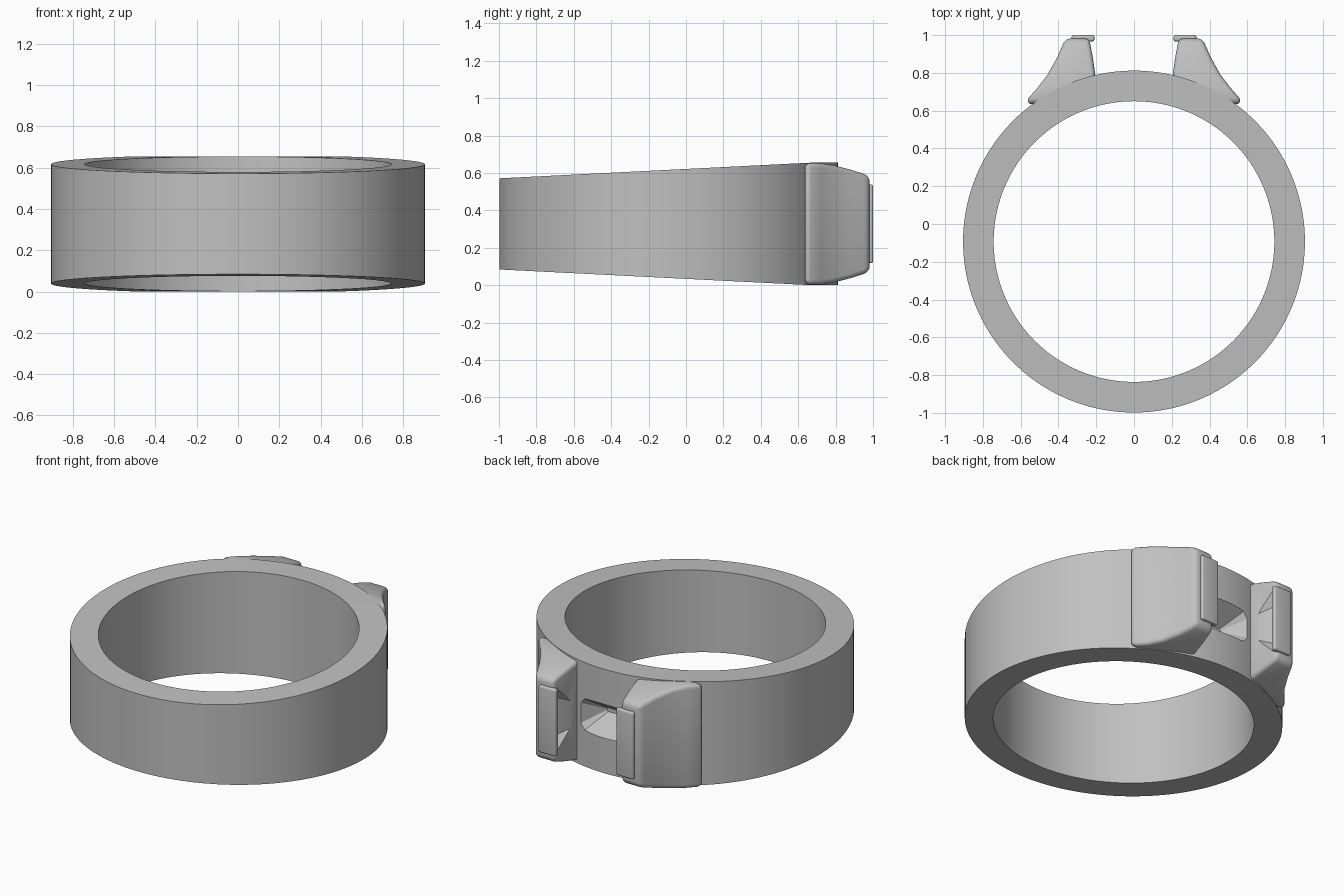
import bpy
import bmesh
import math

if "Cube" in bpy.data.objects:
    bpy.data.objects.remove(bpy.data.objects["Cube"])

MID_Z = 0.328
RING_Y = -0.093

metal = bpy.data.materials.new("brushed_grey_metal")
metal.use_nodes = True
GREY = (0.53, 0.53, 0.53, 1.0)
metal.diffuse_color = GREY
metal.node_tree.nodes["Principled BSDF"].inputs["Base Color"].default_value = GREY


def loft(name, loops, closed=False):
    """Bridge equal point loops; cap the ends, or close the loft into a ring."""
    bm = bmesh.new()
    rows = [[bm.verts.new(p) for p in loop] for loop in loops]
    n = len(rows[0])
    for i in range(len(rows) if closed else len(rows) - 1):
        a, b = rows[i], rows[(i + 1) % len(rows)]
        for j in range(n):
            k = (j + 1) % n
            bm.faces.new((a[j], a[k], b[k], b[j]))
    if not closed:
        bm.faces.new(rows[0])
        bm.faces.new(rows[-1])
    bmesh.ops.recalc_face_normals(bm, faces=bm.faces)
    mesh = bpy.data.meshes.new(name)
    bm.to_mesh(mesh)
    bm.free()
    mesh.materials.append(metal)
    obj = bpy.data.objects.new(name, mesh)
    bpy.context.collection.objects.link(obj)
    return obj


def finish(obj, bevel=0.0, cutter=None):
    """Round the edges, cut the stone seat and shade smooth."""
    bpy.ops.object.select_all(action="DESELECT")
    obj.select_set(True)
    bpy.context.view_layer.objects.active = obj
    if bevel:
        mod = obj.modifiers.new("rounding", "BEVEL")
        mod.width = bevel
        mod.segments = 4
        mod.limit_method = "ANGLE"
        mod.angle_limit = math.radians(40)
        bpy.ops.object.modifier_apply(modifier=mod.name)
    if cutter:
        mod = obj.modifiers.new("stone_seat", "BOOLEAN")
        mod.operation = "DIFFERENCE"
        mod.solver = "EXACT"
        mod.object = cutter
        bpy.ops.object.modifier_apply(modifier=mod.name)
    bpy.ops.object.shade_smooth_by_angle(angle=math.radians(30))


def band_half_height(y):
    return min(0.327, 0.2435 + (y + 1) * 0.0503)


def band_section(angle):
    points = []
    for radius, side in ((0.905, -1), (0.905, 1), (0.743, 1), (0.743, -1)):
        x, y = radius * math.cos(angle), RING_Y + radius * math.sin(angle)
        points.append((x, y, MID_Z + side * band_half_height(y)))
    return points


def octagon(y, hx, hz, chop):
    corners = [(hx, hz - chop), (hx - chop, hz), (chop - hx, hz), (-hx, hz - chop),
               (-hx, chop - hz), (chop - hx, -hz), (hx - chop, -hz), (hx, chop - hz)]
    return [(x, y, MID_Z + z) for x, z in corners]


# Step-cut stone shape that hollows the band and the clamps
stone = loft("stone_cutter", [octagon(0.67, 0.08, 0.012, 0.008),
                              octagon(0.81, 0.185, 0.105, 0.035),
                              octagon(0.963, 0.3, 0.21, 0.07)])
stone.hide_render = True

# Tapered band, tallest at the back
SEGMENTS = 160
band = loft("band", [band_section(math.tau * i / SEGMENTS) for i in range(SEGMENTS)], True)
finish(band, cutter=stone)

# Clamp rows: y, inner x, outer x, half height
CLAMP = [(0.635, 0.21, 0.567, 0.32), (0.665, 0.21, 0.56, 0.325),
         (0.72, 0.21, 0.512, 0.324), (0.79, 0.205, 0.458, 0.313),
         (0.88, 0.218, 0.408, 0.29), (0.95, 0.231, 0.377, 0.268),
         (0.982, 0.236, 0.36, 0.25)]

for side, label in ((1, "left"), (-1, "right")):
    # Flared clamp gripping one end of the stone
    rows = [[(side * xi, y, MID_Z - h), (side * xo, y, MID_Z - h),
             (side * xo, y, MID_Z + h), (side * xi, y, MID_Z + h)]
            for y, xi, xo, h in CLAMP]
    finish(loft(label + "_clamp", rows), 0.024, stone)

    # Thin lip over the clamp end
    rows = [[(side * x, y, MID_Z + z) for x, z in
             ((0.21, -0.21), (0.33, -0.21), (0.33, 0.21), (0.21, 0.21))]
            for y in (0.967, 1.0)]
    finish(loft(label + "_lip", rows), 0.01)

bpy.data.objects.remove(stone)
